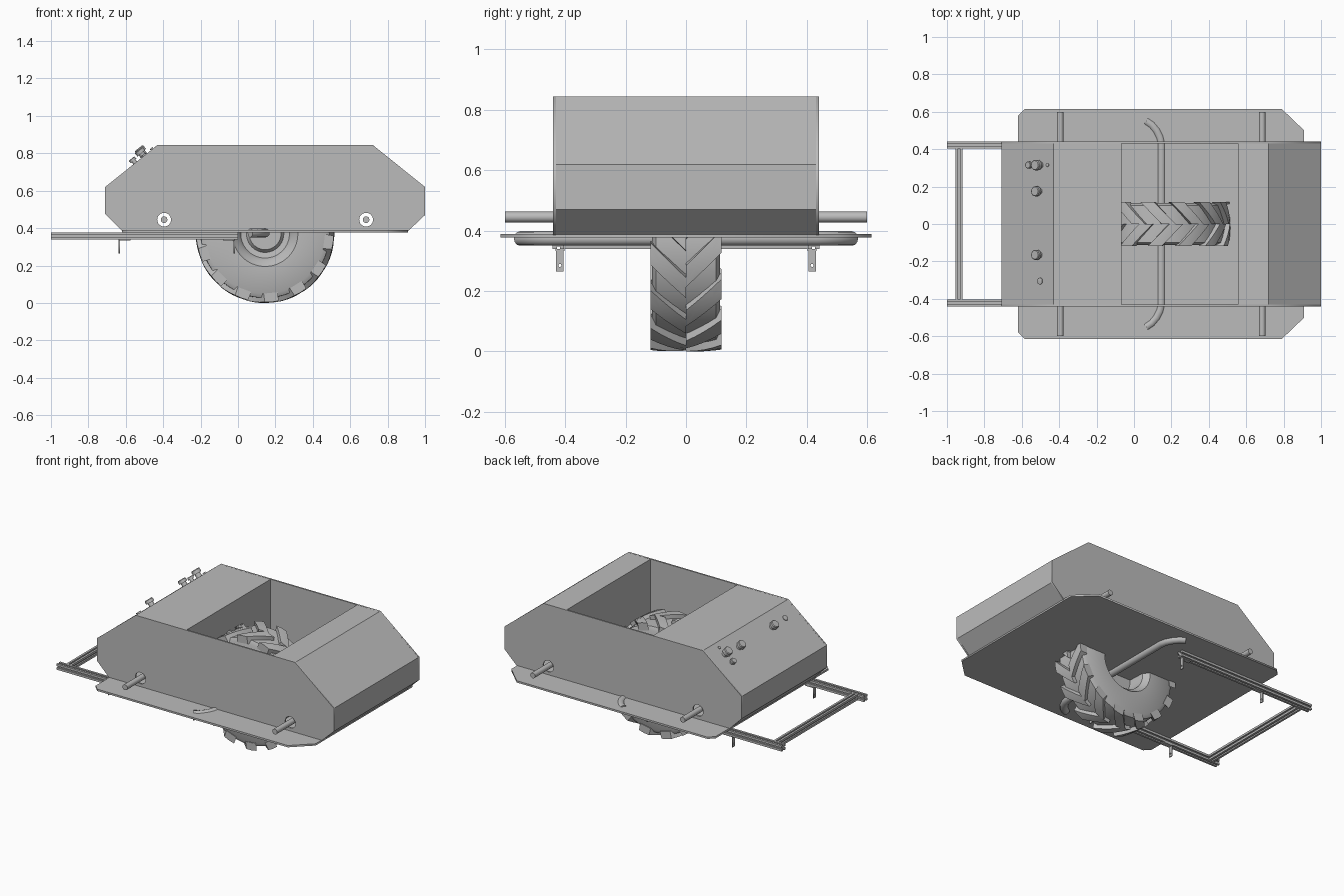
import bpy, bmesh, math
from mathutils import Vector, Matrix

cube = bpy.data.objects.get("Cube")
if cube:
    bpy.data.objects.remove(cube)

grey = bpy.data.materials.new("plain_grey")
grey.use_nodes = True
grey.diffuse_color = (0.5, 0.5, 0.5, 1)
grey.node_tree.nodes["Principled BSDF"].inputs["Base Color"].default_value = (0.5, 0.5, 0.5, 1)


def add(name, mesh, smooth=False):
    ob = bpy.data.objects.new(name, mesh)
    bpy.context.collection.objects.link(ob)
    mesh.materials.clear()
    mesh.materials.append(grey)
    if smooth:
        bpy.ops.object.select_all(action='DESELECT')
        ob.select_set(True)
        bpy.context.view_layer.objects.active = ob
        bpy.ops.object.shade_smooth_by_angle(angle=math.radians(35))
    return ob


def from_bm(name, bm, smooth=False):
    bmesh.ops.recalc_face_normals(bm, faces=bm.faces)
    mesh = bpy.data.meshes.new(name)
    bm.to_mesh(mesh)
    bm.free()
    return add(name, mesh, smooth)


def from_curve(name, cu, matrix, smooth=False):
    tmp = bpy.data.objects.new("tmp", cu)
    bpy.context.collection.objects.link(tmp)
    dg = bpy.context.evaluated_depsgraph_get()
    mesh = bpy.data.meshes.new_from_object(tmp.evaluated_get(dg))
    bpy.data.objects.remove(tmp)
    mesh.name = name
    mesh.transform(matrix)
    return add(name, mesh, smooth)


def spline(cu, pts, closed):
    s = cu.splines.new('POLY')
    s.points.add(len(pts) - 1)
    for p, co in zip(s.points, pts):
        p.co = (*co, 1) if len(co) == 3 else (*co, 0, 1)
    s.use_cyclic_u = closed


def plate(name, outline, thick, matrix, holes=()):
    cu = bpy.data.curves.new(name, 'CURVE')
    cu.dimensions = '2D'
    cu.fill_mode = 'BOTH'
    cu.extrude = thick / 2
    spline(cu, outline, True)
    for x, y, r in holes:
        spline(cu, [(x + r * math.cos(a * math.pi / 12), y + r * math.sin(a * math.pi / 12))
                    for a in range(24)], True)
    return from_curve(name, cu, matrix)


def tube(name, pts, r):
    cu = bpy.data.curves.new(name, 'CURVE')
    cu.dimensions = '3D'
    cu.bevel_depth = r
    cu.bevel_resolution = 4
    cu.use_fill_caps = True
    spline(cu, pts, False)
    return from_curve(name, cu, Matrix(), True)


def extrude(name, outline, vec):
    bm = bmesh.new()
    face = bm.faces.new([bm.verts.new(p) for p in outline])
    res = bmesh.ops.extrude_face_region(bm, geom=[face], use_keep_orig=True)
    moved = [v for v in res["geom"] if isinstance(v, bmesh.types.BMVert)]
    bmesh.ops.translate(bm, verts=moved, vec=vec)
    return from_bm(name, bm)


def box(name, lo, hi):
    (a, b, c), (d, e, f) = lo, hi
    return extrude(name, [(a, b, c), (d, b, c), (d, e, c), (a, e, c)], (0, 0, f - c))


# Body side panels with holes for the cross rods
upright = Matrix.Rotation(math.pi / 2, 4, 'X')
rods = (-0.395, 0.685)
side = [(-0.62, 0.385), (0.91, 0.385), (1, 0.47), (1, 0.62),
        (0.72, 0.845), (-0.43, 0.845), (-0.71, 0.62), (-0.71, 0.475)]
for label, s in (("left", -1), ("right", 1)):
    plate("side_panel_" + label, side, 0.01, Matrix.Translation((0, s * 0.435, 0)) @ upright,
          [(x, 0.445, 0.037) for x in rods])


# Folded sheet covers at both ends, leaving an open well between them
def cover(name, path):
    bm = bmesh.new()
    rows = [[bm.verts.new((x, y, z)) for y in (-0.43, 0.43)] for x, z in path]
    for a, b in zip(rows, rows[1:]):
        bm.faces.new((a[0], a[1], b[1], b[0]))
    ob = from_bm(name, bm)
    mod = ob.modifiers.new("sheet", 'SOLIDIFY')
    mod.thickness = 0.008
    mod.offset = 0


cover("control_end_cover", [(-0.615, 0.388), (-0.706, 0.477), (-0.706, 0.618),
                            (-0.429, 0.841), (-0.07, 0.841), (-0.07, 0.385)])
cover("plain_end_cover", [(0.905, 0.388), (0.996, 0.472), (0.996, 0.618),
                          (0.719, 0.841), (0.56, 0.841), (0.56, 0.385)])

# Floor plate with chamfered corners
half = [(-0.62, 0.58), (-0.585, 0.615), (0.79, 0.615), (0.91, 0.5)]
plate("floor_plate", half + [(x, -y) for x, y in reversed(half)], 0.012,
      Matrix.Translation((0, 0, 0.383)))

# Cross rods
for i, x in enumerate(rods):
    tube(f"cross_rod_{i + 1}", [(x, -0.6, 0.445), (x, 0.6, 0.445)], 0.018)

# Axle bar with swept foot pegs
bend = [(0.146, 0.43), (0.138, 0.465), (0.12, 0.5), (0.095, 0.53), (0.065, 0.55)]
tube("axle_with_foot_pegs", [(x, -y, 0.374) for x, y in reversed(bend)]
     + [(x, y, 0.374) for x, y in bend], 0.024)


# Slotted frame rails
def slot_section():
    h, g, d = 0.019, 0.005, 0.009
    quarter = [(h, -h), (h, -g), (h - d, -g), (h - d, g), (h, g)]
    pts = []
    for k in range(4):
        r = Matrix.Rotation(k * math.pi / 2, 2)
        pts += [r @ Vector(p) for p in quarter]
    return pts


section = slot_section()
for label, y in (("left", 0.423), ("right", -0.423)):
    extrude("frame_rail_" + label, [(-1, y + p.x, 0.358 + p.y) for p in section], (1, 0, 0))
extrude("frame_cross_bar", [(-0.935 + p.x, -0.404, 0.358 + p.y) for p in section], (0, 0.808, 0))

# Angle brackets hanging under the rails
for i, x in enumerate((-0.635, -0.02)):
    for label, y in (("left", 0.418), ("right", -0.418)):
        sx = 1 if i == 0 else -1
        box(f"bracket_flange_{label}_{i}", (min(x, x + sx * 0.06), y - 0.015, 0.333),
            (max(x, x + sx * 0.06), y + 0.015, 0.339))
        plate(f"bracket_tab_{label}_{i}", [(y - 0.012, 0.265), (y + 0.012, 0.265),
              (y + 0.012, 0.339), (y - 0.012, 0.339)], 0.006,
              Matrix(((0, 0, 1, x), (1, 0, 0, 0), (0, 1, 0, 0), (0, 0, 0, 1))), [(y, 0.285, 0.005)])

# Wheel: tyre carcass and dished rim, revolved about the axle
hub = Vector((0.145, 0, 0.37))


def lathe(name, profile, centre, axis, steps=64):
    bm = bmesh.new()
    turn = Vector((0, 0, 1)).rotation_difference(Vector(axis)).to_matrix().to_4x4()
    verts = [bm.verts.new((r, 0, h)) for r, h in profile]
    edges = [bm.edges.new(e) for e in zip(verts, verts[1:])]
    bmesh.ops.spin(bm, geom=verts + edges, axis=(0, 0, 1), cent=(0, 0, 0),
                   angle=2 * math.pi, steps=steps)
    bmesh.ops.remove_doubles(bm, verts=bm.verts, dist=1e-5)
    bm.transform(Matrix.Translation(centre) @ turn)
    return from_bm(name, bm, True)


lathe("tyre_and_rim", [(0, 0.07), (0.085, 0.07), (0.1, 0.05), (0.13, 0.055), (0.145, 0.085),
                       (0.165, 0.1), (0.175, 0.113), (0.32, 0.113), (0.343, 0.1), (0.345, 0),
                       (0.343, -0.1), (0.32, -0.113), (0.175, -0.113), (0.165, -0.1),
                       (0.145, -0.08), (0.14, 0.03), (0, 0.03)], hub, (0, -1, 0))
for k in range(6):
    a = k * math.pi / 3 + 0.5
    lathe(f"wheel_bolt_{k + 1}", [(0, 0), (0.009, 0), (0.009, 0.008), (0, 0.008)],
          hub + Vector((0.065 * math.cos(a), -0.069, 0.065 * math.sin(a))), (0, -1, 0), 6)

# Chevron tread lugs, staggered between the two halves
bm = bmesh.new()
count, lugw, skew = 14, 0.24, 0.32
for s in (-1, 1):
    for k in range(count):
        base = 2 * math.pi * (k + (0.25 if s > 0 else 0)) / count
        rings = []
        for j in range(5):
            t = j / 4
            y, ang = s * 0.118 * t, base + skew * t
            top = 0.37 - 0.004 * t * t
            ring = []
            for r, f in ((0.32, -0.5), (top, -0.42), (top + 0.001, 0), (top, 0.42), (0.32, 0.5)):
                a = ang + f * lugw
                ring.append(bm.verts.new((hub.x + r * math.cos(a), y, hub.z + r * math.sin(a))))
            rings.append(ring)
        for a, b in zip(rings, rings[1:]):
            for i in range(5):
                n = (i + 1) % 5
                bm.faces.new((a[i], a[n], b[n], b[i]))
        bm.faces.new(rings[0])
        bm.faces.new(rings[-1])
from_bm("tread_lugs", bm, True)

# Control knobs and switches on the sloped panel
normal = Vector((-0.627, 0, 0.78))
for i, (x, y, r, h) in enumerate([(-0.5, 0.315, 0.028, 0.05), (-0.55, 0.315, 0.019, 0.03),
                                  (-0.505, 0.175, 0.027, 0.042), (-0.505, -0.165, 0.027, 0.042),
                                  (-0.5, -0.305, 0.018, 0.008), (-0.46, 0.315, 0.01, 0.008)]):
    foot = Vector((x, y, 0.62 + (x + 0.71) * 0.804))
    lathe(f"control_knob_{i + 1}", [(0, -0.01), (r * 0.65, -0.01), (r * 0.65, h * 0.45),
                                    (r, h * 0.45), (r, h * 0.9), (r * 0.85, h), (0, h)],
          foot, normal, 20)
